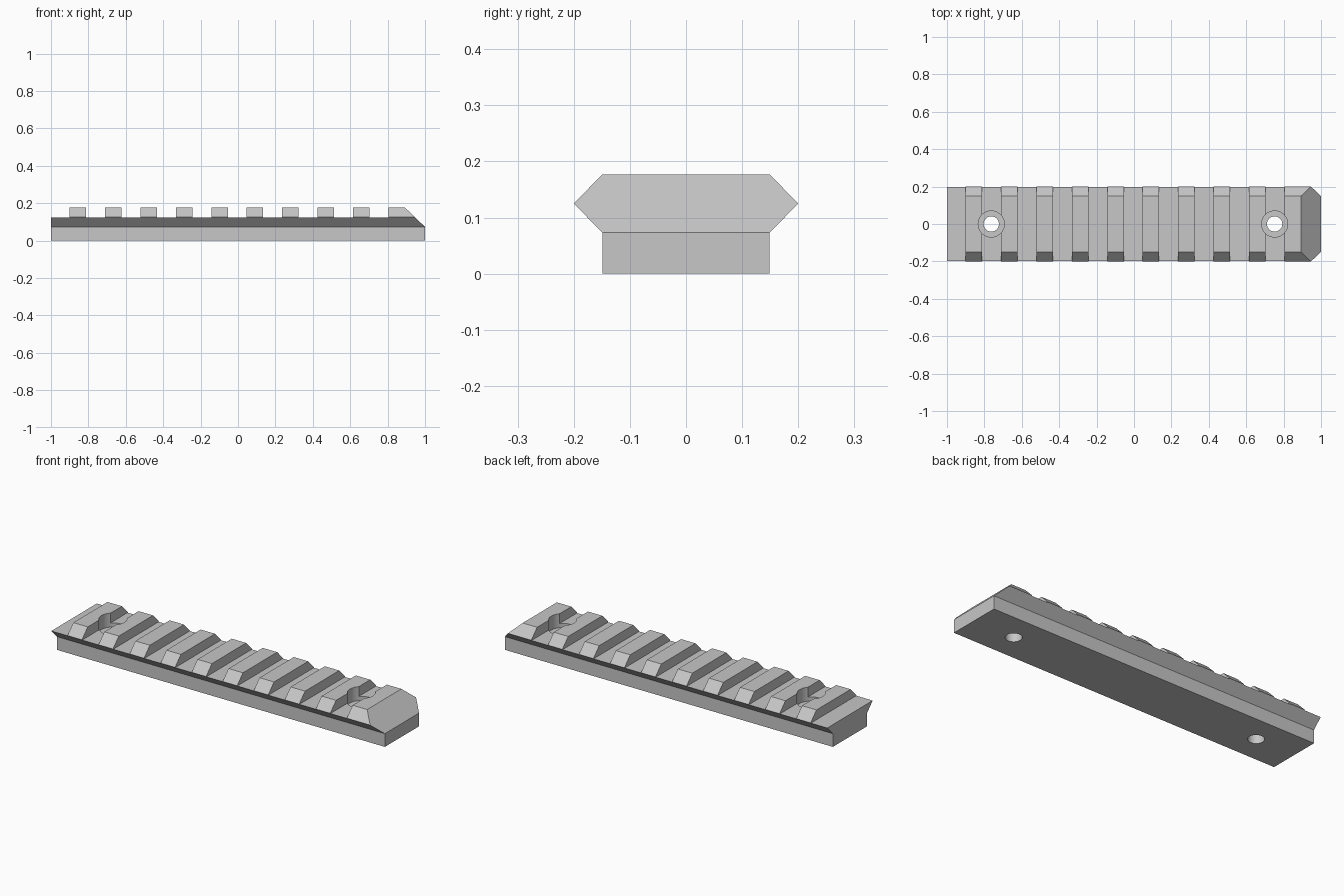
import bpy, bmesh, math
from mathutils import Matrix, Vector

cube = bpy.data.objects.get("Cube")
if cube:
    bpy.data.objects.remove(cube, do_unlink=True)

WAIST, MID, TOP = 0.073, 0.125, 0.177      # heights of the rail section
FLOOR, BORE_FLOOR = 0.123, 0.1             # slot and counterbore floors
PITCH, RIDGE, FIRST = 0.1893, 0.088, -0.9  # ridge spacing along x
HOLES = (-0.763, 0.752)

grey = bpy.data.materials.new("Grey metal")
grey.use_nodes = True
colour = (0.57, 0.57, 0.57, 1)
grey.diffuse_color = colour
grey.node_tree.nodes["Principled BSDF"].inputs["Base Color"].default_value = colour


def make_object(name, bm):
    bmesh.ops.recalc_face_normals(bm, faces=bm.faces)
    mesh = bpy.data.meshes.new(name)
    bm.to_mesh(mesh)
    bm.free()
    mesh.materials.append(grey)
    ob = bpy.data.objects.new(name, mesh)
    bpy.context.collection.objects.link(ob)
    return ob


def add_box(bm, x0, x1, z0, z1):
    size = Matrix.Diagonal((x1 - x0, 1, z1 - z0, 1))
    place = Matrix.Translation(((x0 + x1) / 2, 0, (z0 + z1) / 2))
    bmesh.ops.create_cube(bm, size=1, matrix=place @ size)


def add_cylinder(bm, x, radius, z0, z1):
    bmesh.ops.create_cone(bm, cap_ends=True, segments=32, radius1=radius, radius2=radius,
                          depth=z1 - z0, matrix=Matrix.Translation((x, 0, (z0 + z1) / 2)))


def cut(target, cutter):
    bpy.context.view_layer.objects.active = target
    mod = target.modifiers.new("Cut", 'BOOLEAN')
    mod.operation, mod.solver, mod.object = 'DIFFERENCE', 'EXACT', cutter
    bpy.ops.object.modifier_apply(modifier=mod.name)
    bpy.data.objects.remove(cutter, do_unlink=True)


# Rail body: half section mirrored, then extruded lengthwise
half = [(0.149, 0), (0.149, WAIST), (0.2, MID), (0.149, TOP)]
section = half + [(-y, z) for y, z in reversed(half)]
bm = bmesh.new()
face = bm.faces.new([bm.verts.new((-1, y, z)) for y, z in section])
ext = bmesh.ops.extrude_face_region(bm, geom=[face])
bmesh.ops.translate(bm, vec=(2, 0, 0),
                    verts=[v for v in ext["geom"] if isinstance(v, bmesh.types.BMVert)])

# Sloped end of the upper part
geom = bm.verts[:] + bm.edges[:] + bm.faces[:]
slope = Vector((TOP - WAIST, 0, 0.108))
sliced = bmesh.ops.bisect_plane(bm, geom=geom, plane_co=(1, 0, WAIST), plane_no=slope,
                                clear_outer=True, dist=1e-5)
bmesh.ops.holes_fill(bm, edges=[e for e in bm.edges if e.is_boundary])
rail = make_object("slotted_rail", bm)

# Cross slots, including the open lower end
bm = bmesh.new()
add_box(bm, -1.1, FIRST, FLOOR, 0.3)
for i in range(9):
    start = FIRST + i * PITCH
    add_box(bm, start + RIDGE, start + PITCH, FLOOR, 0.3)
cut(rail, make_object("slot_cutter", bm))

# Counterbored screw holes
for radius, bottom in ((0.07, BORE_FLOOR), (0.041, -0.1)):
    bm = bmesh.new()
    for x in HOLES:
        add_cylinder(bm, x, radius, bottom, 0.3)
    cut(rail, make_object("bore_cutter", bm))

bpy.ops.object.select_all(action='DESELECT')
rail.select_set(True)
bpy.context.view_layer.objects.active = rail
bpy.ops.object.shade_smooth_by_angle(angle=math.radians(30))
